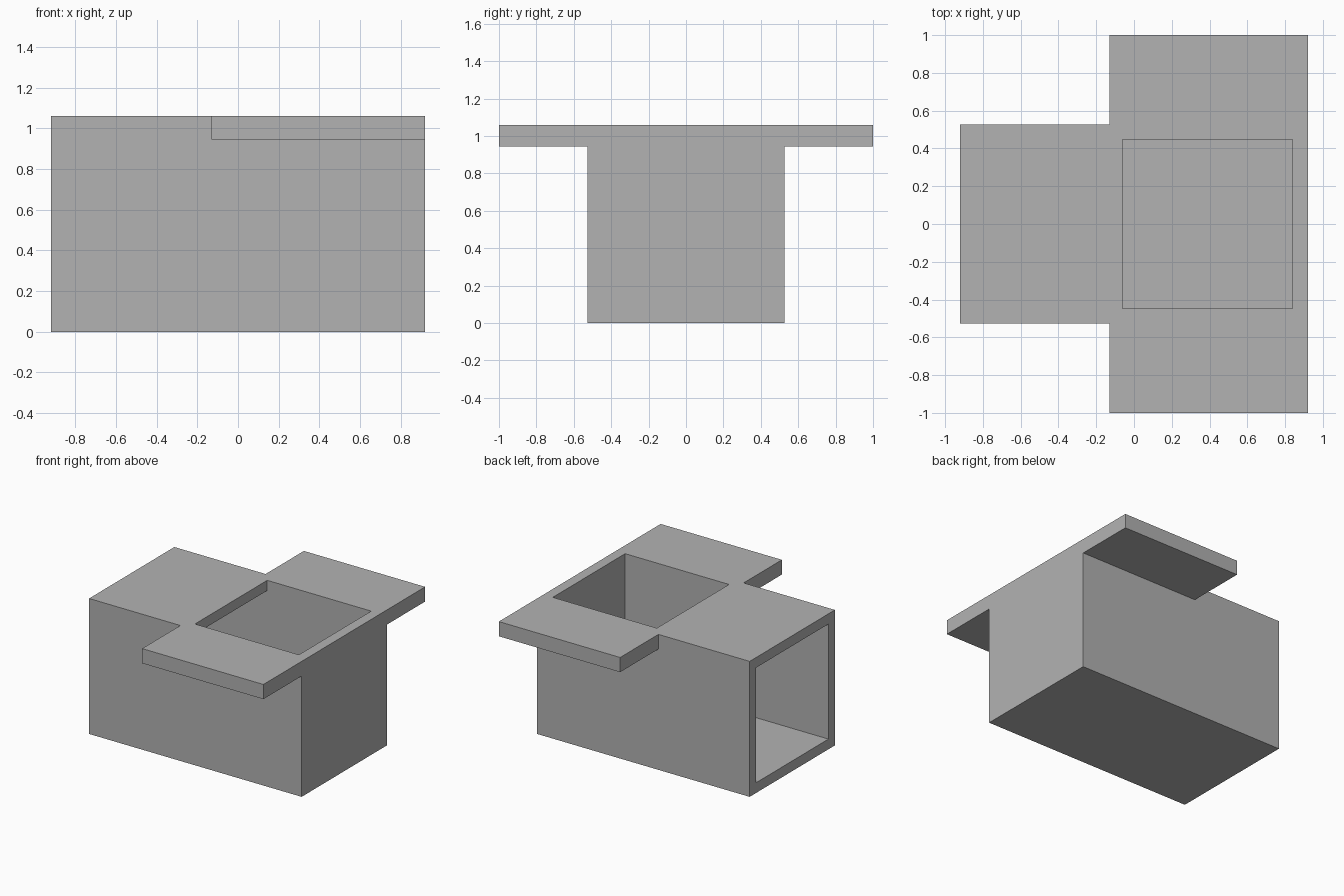
import bpy, bmesh
from mathutils import Vector

cube = bpy.data.objects.get("Cube")
if cube:
    bpy.data.objects.remove(cube, do_unlink=True)

HALF_X, HALF_Y, TOP = 0.92, 0.527, 1.06
WING_X, WING_Z, WING_Y = -0.13, 0.945, 1.0
WALL = 0.08
HOLE_X = -0.06

grey = bpy.data.materials.new("plain grey")
grey.use_nodes = True
colour = (0.448, 0.448, 0.448, 1)
grey.diffuse_color = colour
grey.node_tree.nodes["Principled BSDF"].inputs["Base Color"].default_value = colour


def extruded(name, profile, half_depth):
    """Solid made from an xz profile, extruded along y."""
    bm = bmesh.new()
    face = bm.faces.new([bm.verts.new((x, -half_depth, z)) for x, z in profile])
    side = bmesh.ops.extrude_face_region(bm, geom=[face])["geom"]
    verts = [g for g in side if isinstance(g, bmesh.types.BMVert)]
    bmesh.ops.translate(bm, verts=verts, vec=(0, 2 * half_depth, 0))
    bmesh.ops.recalc_face_normals(bm, faces=bm.faces)
    mesh = bpy.data.meshes.new(name)
    bm.to_mesh(mesh)
    bm.free()
    mesh.materials.append(grey)
    obj = bpy.data.objects.new(name, mesh)
    bpy.context.collection.objects.link(obj)
    return obj


# Box body
body = extruded("box_with_side_flanges",
                [(-HALF_X, 0), (HALF_X, 0), (HALF_X, TOP), (-HALF_X, TOP)], HALF_Y)

# Side flanges, pulled out of the upper part of both long walls
bm = bmesh.new()
bm.from_mesh(body.data)
for co, no in (((WING_X, 0, 0), (1, 0, 0)), ((0, 0, WING_Z), (0, 0, 1))):
    bmesh.ops.bisect_plane(bm, geom=bm.verts[:] + bm.edges[:] + bm.faces[:],
                           plane_co=co, plane_no=no)
bm.normal_update()
for sign in (-1, 1):
    roots = []
    for f in bm.faces:
        c = f.calc_center_median()
        if f.normal.y * sign > 0.9 and c.x > WING_X and c.z > WING_Z:
            roots.append(f)
    out = bmesh.ops.extrude_face_region(bm, geom=roots)["geom"]
    bmesh.ops.delete(bm, geom=[f for f in roots if f.is_valid], context="FACES_ONLY")
    verts = [g for g in out if isinstance(g, bmesh.types.BMVert)]
    bmesh.ops.translate(bm, verts=verts, vec=Vector((0, sign * (WING_Y - HALF_Y), 0)))
bmesh.ops.recalc_face_normals(bm, faces=bm.faces)
bm.to_mesh(body.data)
bm.free()

# Cavity: tunnel open at one end, turning up through the top opening
cavity = extruded("cavity_cutter",
                  [(-HALF_X - 0.2, WALL), (HALF_X - WALL, WALL),
                   (HALF_X - WALL, TOP + 0.2), (HOLE_X, TOP + 0.2),
                   (HOLE_X, TOP - WALL), (-HALF_X - 0.2, TOP - WALL)],
                  HALF_Y - WALL)
cavity.hide_render = True

cut = body.modifiers.new("cavity", "BOOLEAN")
cut.operation = "DIFFERENCE"
cut.solver = "EXACT"
cut.object = cavity
bpy.context.view_layer.objects.active = body
bpy.ops.object.modifier_apply(modifier=cut.name)
bpy.data.objects.remove(cavity, do_unlink=True)
